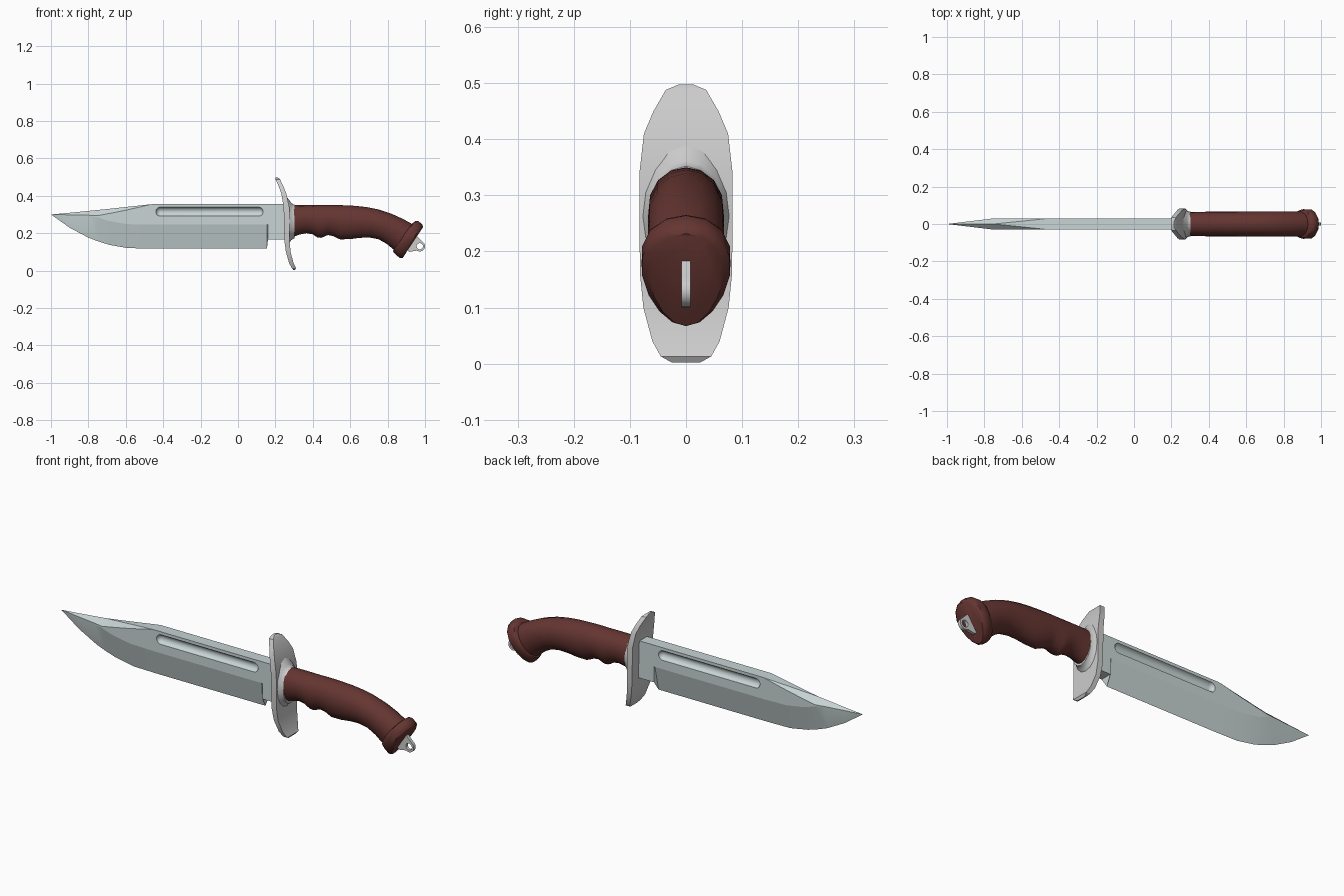
import bpy, bmesh
from math import sin, cos, pi, radians
from mathutils import Vector

if "Cube" in bpy.data.objects:
    bpy.data.objects.remove(bpy.data.objects["Cube"])


def material(name, colour):
    m = bpy.data.materials.new(name)
    m.diffuse_color = (*colour, 1)
    m.use_nodes = True
    m.node_tree.nodes["Principled BSDF"].inputs["Base Color"].default_value = m.diffuse_color
    return m


def activate(ob):
    bpy.ops.object.select_all(action='DESELECT')
    ob.select_set(True)
    bpy.context.view_layer.objects.active = ob


def smooth(ob, degrees):
    activate(ob)
    bpy.ops.object.shade_smooth_by_angle(angle=radians(degrees))


def loft(name, rings, mat=None, angle=None):
    """Skin a list of equal-length point rings and cap both ends."""
    bm = bmesh.new()
    rows = [[bm.verts.new(p) for p in ring] for ring in rings]
    n = len(rows[0])
    for a, b in zip(rows, rows[1:]):
        for i in range(n):
            j = (i + 1) % n
            bm.faces.new((a[i], a[j], b[j], b[i]))
    bm.faces.new(rows[0])
    bm.faces.new(rows[-1])
    bmesh.ops.remove_doubles(bm, verts=bm.verts, dist=1e-5)
    bmesh.ops.recalc_face_normals(bm, faces=bm.faces)
    me = bpy.data.meshes.new(name)
    bm.to_mesh(me)
    bm.free()
    ob = bpy.data.objects.new(name, me)
    bpy.context.collection.objects.link(ob)
    if mat:
        me.materials.append(mat)
    if angle:
        smooth(ob, angle)
    return ob


def slanted_ring(top, bottom, w, n=16, egg=0.0):
    """Ellipse between two points of the xz plane; egg narrows the lower half."""
    t, b = Vector((top[0], 0, top[1])), Vector((bottom[0], 0, bottom[1]))
    c, h = (t + b) / 2, (t - b) / 2
    ring = []
    for i in range(n):
        a = 2 * pi * i / n
        ring.append(c + h * cos(a) + Vector((0, w * sin(a) * (1 + egg * cos(a)), 0)))
    return ring


steel = material("steel", (0.58, 0.66, 0.66))
brown = material("brown_grip", (0.13, 0.036, 0.031))

# Blade: x, edge z, edge half-width, bevel z, half-width, swedge z, spine z, spine half-width
stations = [
    (-1.00, .300, 0, .300, 0, .300, .300, 0),
    (-0.90, .229, 0, .297, .012, .298, .309, 0),
    (-0.80, .176, 0, .292, .024, .296, .319, 0),
    (-0.75, .157, 0, .285, .030, .294, .324, 0),
    (-0.69, .138, 0, .265, .030, .305, .330, .006),
    (-0.59, .120, 0, .248, .030, .325, .341, .016),
    (-0.46, .118, 0, .245, .030, .355, .355, .030),
    (0.155, .118, 0, .245, .030, .355, .355, .030),
    (0.160, .165, .030, .245, .030, .355, .355, .030),
    (0.260, .165, .030, .245, .030, .355, .355, .030),
]
rings = []
for x, ze, ye, zb, w, zs, zt, yt in stations:
    side = [(ye, ze), (w, zb), (w, zs), (yt, zt)]
    rings.append([(x, y, z) for y, z in side] + [(x, -y, z) for y, z in reversed(side)])
blade = loft("blade", rings, steel)

# Fuller grooves cut into both sides with rounded capsules
R, x0, x1 = 0.025, -0.415, 0.11
for s in (-1, 1):
    ends = [(x0 - R * cos(k * pi / 16), R * sin(k * pi / 16)) for k in range(9)]
    ends += [(x1 + R * sin(k * pi / 16), R * cos(k * pi / 16)) for k in range(9)]
    cutter = loft("fuller_cutter", [[(x, s * .035 + r * cos(2 * pi * i / 32), .315 + r * sin(2 * pi * i / 32))
                                     for i in range(32)] for x, r in ends], steel)
    cutter.hide_render = True
    mod = blade.modifiers.new("fuller", 'BOOLEAN')
    mod.object, mod.operation, mod.solver = cutter, 'DIFFERENCE', 'EXACT'
    activate(blade)
    bpy.ops.object.modifier_apply(modifier=mod.name)
    bpy.data.objects.remove(cutter)
smooth(blade, 12)

# Curved cross guard: z, front x, rear x, half-width
guard = [
    (.002, .297, .303, .025), (.013, .288, .310, .045), (.040, .273, .297, .060),
    (.100, .256, .281, .076), (.160, .248, .276, .082), (.250, .246, .276, .083),
    (.340, .244, .274, .083), (.410, .232, .259, .075), (.450, .218, .243, .058),
    (.488, .200, .225, .036), (.498, .201, .213, .012),
]
loft("cross_guard", [[(a, -w, z), (a, w, z), (b, w, z), (b, -w, z)] for z, a, b, w in guard], angle=30)

# Collar flaring from guard to grip
collar = [(.262, .130, .081), (.274, .115, .078), (.284, .100, .072), (.293, .093, .068), (.302, .090, .066)]
loft("guard_collar", [slanted_ring((x, .262 + h), (x, .262 - h), w) for x, h, w in collar], angle=40)

# Grip with finger grooves: top point, bottom point, half-width
grip = [
    ((.290, .350), (.290, .178), .064), ((.330, .350), (.330, .193), .065),
    ((.365, .350), (.365, .200), .065), ((.400, .350), (.400, .194), .066),
    ((.430, .350), (.425, .177), .067), ((.455, .350), (.445, .175), .067),
    ((.495, .350), (.480, .190), .067), ((.530, .350), (.510, .184), .067),
    ((.570, .349), (.545, .167), .068), ((.630, .346), (.600, .168), .068),
    ((.690, .339), (.650, .175), .068), ((.750, .327), (.700, .177), .068),
    ((.820, .304), (.750, .168), .068), ((.880, .277), (.795, .143), .068),
    ((.935, .247), (.835, .110), .068),
]
loft("grip", [slanted_ring(t, b, w, egg=.08) for t, b, w in grip], brown, 40)

# Pommel cap
pommel = [
    ((.930, .250), (.832, .117), .066), ((.948, .265), (.829, .102), .075),
    ((.965, .264), (.843, .085), .079), ((.986, .246), (.866, .067), .078),
    ((.989, .232), (.880, .067), .066),
]
loft("pommel", [slanted_ring(t, b, w, egg=.2) for t, b, w in pommel], brown, 45)

# Lanyard loop: triangular plate with a round hole
cx, cz = .972, .130
outer = [(cx + .028 * cos(radians(a)), cz + .028 * sin(radians(a))) for a in range(-124, 57, 15)]
outer += [(.958, .183), (.940, .185), (.900, .120), (.915, .100)]
hole = [(cx + .017 * cos(2 * pi * i / 16), cz + .017 * sin(2 * pi * i / 16)) for i in range(16)]
cu = bpy.data.curves.new("lanyard_loop", 'CURVE')
cu.dimensions, cu.fill_mode, cu.extrude = '2D', 'BOTH', .008
for pts in (outer, hole):
    sp = cu.splines.new('POLY')
    sp.points.add(len(pts) - 1)
    for p, (x, z) in zip(sp.points, pts):
        p.co = (x, z, 0, 1)
    sp.use_cyclic_u = True
loop = bpy.data.objects.new("lanyard_loop", cu)
bpy.context.collection.objects.link(loop)
loop.rotation_euler = (pi / 2, 0, 0)
activate(loop)
bpy.ops.object.convert(target='MESH')
smooth(bpy.context.object, 30)
